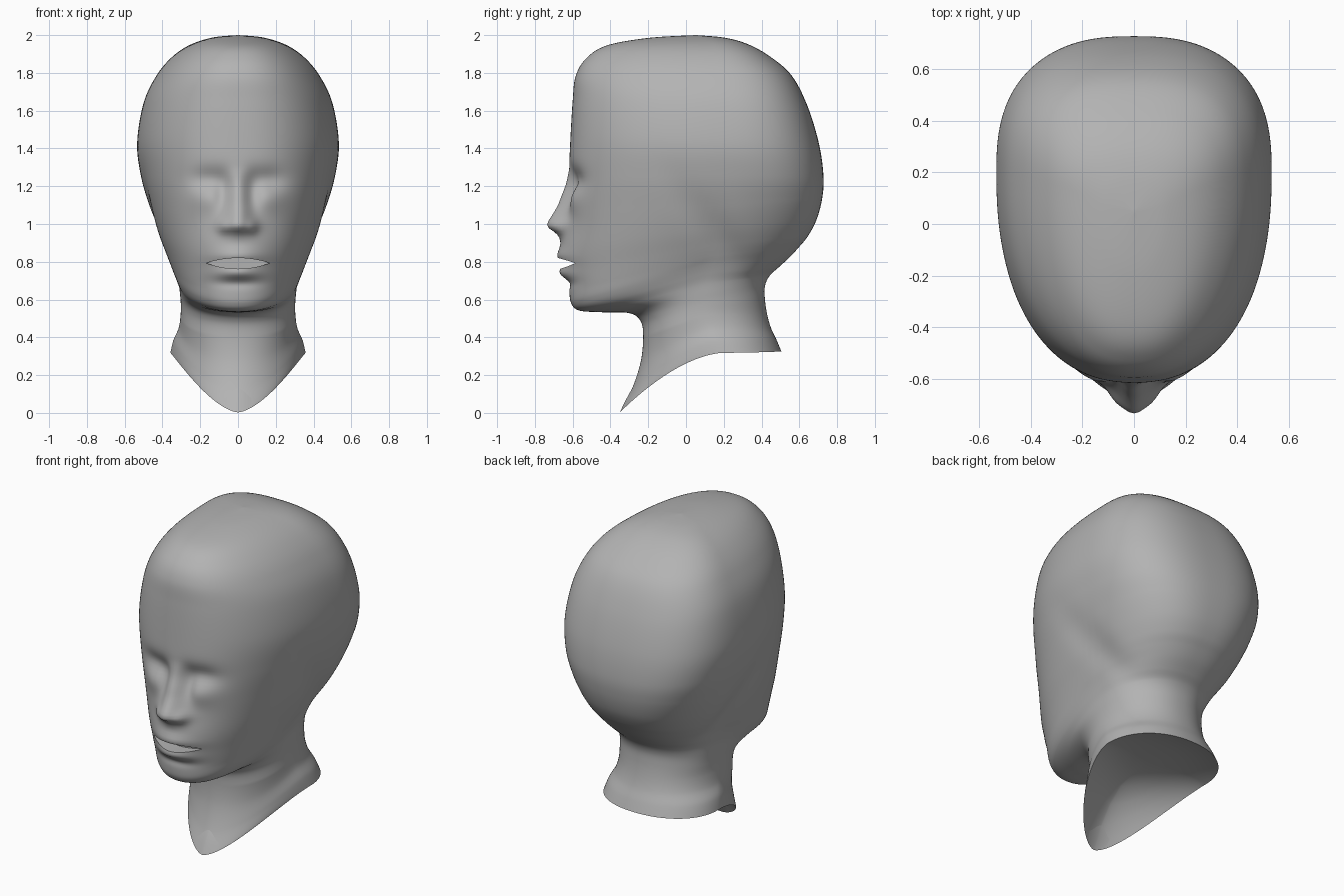
import bpy, bmesh
from math import sin, cos, pi, exp

cube = bpy.data.objects.get("Cube")
if cube:
    bpy.data.objects.remove(cube, do_unlink=True)

skin = bpy.data.materials.new("plain_grey")
skin.use_nodes = True
GREY = (0.45, 0.45, 0.45, 1)
skin.diffuse_color = GREY
skin.node_tree.nodes["Principled BSDF"].inputs["Base Color"].default_value = GREY

# Section rows: front y, front z, side x, side y, side z, back y, back z
NECK = [
    (-.35, .003, .358, .2, .318, .505, .325),
    (-.285, .13, .342, .17, .385, .48, .385),
    (-.24, .27, .314, .13, .45, .45, .45),
    (-.227, .4, .304, .1, .52, .43, .52),
    (-.24, .485, .303, .1, .58, .418, .6),
    (-.3, .528, .307, .1, .63, .418, .67),
]
HEAD = [
    (-.45, .533, .314, .1, .69, .442, .725),
    (-.565, .542, .328, .1, .74, .49, .77),
    (-.607, .58, .345, .1, .785, .55, .825),
    (-.615, .65, .365, .12, .83, .6, .88),
    (-.615, .75, .392, .13, .89, .645, .935),
    (-.62, .88, .43, .15, .98, .69, 1.02),
    (-.62, 1.05, .472, .18, 1.1, .72, 1.13),
    (-.62, 1.25, .515, .2, 1.26, .728, 1.25),
    (-.612, 1.45, .534, .2, 1.43, .705, 1.42),
    (-.6, 1.65, .5, .2, 1.64, .645, 1.62),
    (-.585, 1.78, .432, .18, 1.785, .56, 1.785),
    (-.53, 1.875, .348, .15, 1.885, .44, 1.89),
    (-.42, 1.945, .25, .12, 1.95, .32, 1.955),
    (-.2, 1.985, .13, .08, 1.988, .2, 1.987),
]
CROWN = (.05, 2, 0, .05, 2, .05, 2)
ROWS = NECK + HEAD + [CROWN]
SEGMENTS, STEPS = 160, 10


def spline(a, b, c, d, t):
    return .5 * (2 * b + (c - a) * t + (2 * a - 5 * b + 4 * c - d) * t * t
                 + (3 * b - a - 3 * c + d) * t ** 3)


def bump(x, z, cx, cz, sx, sz):
    return exp(-((x - cx) / sx) ** 2 / 2 - ((z - cz) / sz) ** 2 / 2)


def ramp(points, z):
    """Height along the nose ridge."""
    for (z0, h0), (z1, h1) in zip(points, points[1:]):
        if z0 <= z <= z1:
            return h0 + (h1 - h0) * (z - z0) / (z1 - z0)
    return 0


NOSE = [(.9, 0), (.935, .02), (.96, .055), (.98, .092), (1.0, .104), (1.02, .098),
        (1.1, .056), (1.2, .022), (1.3, 0)]


def face_relief(x, z):
    """Forward offset of the face surface: nose, lips, eyes and chin."""
    ax = abs(x)
    width = .034 + .024 * max(0, min(1, (1.2 - z) / .2))
    out = ramp(NOSE, z) * exp(-(x / width) ** 2 / 2)
    out += .02 * bump(ax, z, .075, .985, .022, .025)     # nostril wings
    out += .05 * bump(x, z, 0, .85, .13, .09)            # muzzle
    out += .014 * bump(x, z, 0, .83, .09, .022)          # upper lip
    out += .03 * bump(x, z, 0, .74, .08, .024)           # lower lip
    out -= .012 * bump(x, z, 0, .685, .09, .02)          # chin crease
    out -= .036 * bump(ax, z, .15, 1.235, .075, .045)    # eye socket
    out -= .026 * bump(ax, z, .08, 1.17, .03, .065)      # inner eye corner
    out += .014 * bump(ax, z, .16, 1.13, .06, .05)       # closed lid
    return out


def section(row, k):
    fy, fz, sx, sy, sz, by, bz = row
    neck = max(0, 1 - k / 3)
    skull = max(0, min(1, (k - 6) / 6))
    points = []
    for i in range(SEGMENTS):
        u = 2 * pi * i / SEGMENTS
        a = u - .4 * sin(u)                              # finer towards the face
        s, c = sin(a), cos(a)
        front = c > 0
        e = 2 / ((2.15 + .15 * skull - .55 * neck) if front else 2.15 + .45 * skull)
        ey, ez = (fy, fz) if front else (by, bz)
        w = abs(c) ** e
        x = sx * abs(s) ** e * (1 if s > 0 else -1)
        y = sy + (ey - sy) * w
        z = sz + (ez - sz) * w ** (1 + .7 * neck)
        # shallow hollow running from behind the jaw down to the nape
        x *= 1 - .05 * bump(y + .9 * (z - 1), y, .1, .2, .09, .15)
        if front and k > 7:
            y -= face_relief(x, z) * min(1, w * 1.5)
        points.append((x, y, z))
    return points


# Head and neck as one lofted skin
bm = bmesh.new()
rings = []
base = section(ROWS[0], 0)
for s in (.25, .5, .7, .85, .95):                        # hollowed underside
    rings.append([(x * s, .12 + (y - .12) * s, .36 + (z - .36) * s ** 3)
                  for x, y, z in base])
last = len(ROWS) - 1
for j in range(last):
    quad = [ROWS[max(0, min(last, j + d))] for d in (-1, 0, 1, 2)]
    for n in range(STEPS):
        t = n / STEPS
        rings.append(section([spline(*v, t) for v in zip(*quad)], j + t))
loops = [[bm.verts.new(p) for p in ring] for ring in rings]
for lo, hi in zip(loops, loops[1:]):
    for i in range(SEGMENTS):
        k = (i + 1) % SEGMENTS
        bm.faces.new((lo[i], lo[k], hi[k], hi[i]))
for loop, tip in ((loops[0], (0, .12, .36)), (loops[-1], (0, .05, 2))):
    v = bm.verts.new(tip)
    for i in range(SEGMENTS):
        bm.faces.new((loop[i], loop[(i + 1) % SEGMENTS], v))
bmesh.ops.recalc_face_normals(bm, faces=bm.faces)
mesh = bpy.data.meshes.new("head")
bm.to_mesh(mesh)
bm.free()
mesh.materials.append(skin)
head = bpy.data.objects.new("head", mesh)
bpy.context.collection.objects.link(head)

# Lens-shaped cutter for the parted lips
bm = bmesh.new()
outline = []
for i in range(40):
    a = 2 * pi * i / 40
    x = .168 * cos(a)
    arch = 1 - (x / .168) ** 2
    outline.append(bm.verts.new((x, -.9, .793 + arch * (.027 if a < pi else -.03))))
face = bm.faces.new(outline)
ext = bmesh.ops.extrude_face_region(bm, geom=[face])
bmesh.ops.translate(bm, vec=(0, .325, 0),
                    verts=[g for g in ext["geom"] if isinstance(g, bmesh.types.BMVert)])
bmesh.ops.recalc_face_normals(bm, faces=bm.faces)
cut_mesh = bpy.data.meshes.new("mouth_cutter")
bm.to_mesh(cut_mesh)
bm.free()
cut_mesh.materials.append(skin)
cutter = bpy.data.objects.new("mouth_cutter", cut_mesh)
cutter.hide_render = True
bpy.context.collection.objects.link(cutter)

bpy.ops.object.select_all(action="DESELECT")
head.select_set(True)
bpy.context.view_layer.objects.active = head
mod = head.modifiers.new("mouth_opening", "BOOLEAN")
mod.operation = "DIFFERENCE"
mod.solver = "EXACT"
mod.object = cutter
bpy.ops.object.modifier_apply(modifier=mod.name)
bpy.data.objects.remove(cutter, do_unlink=True)
bpy.ops.object.shade_smooth_by_angle(angle=.9)
